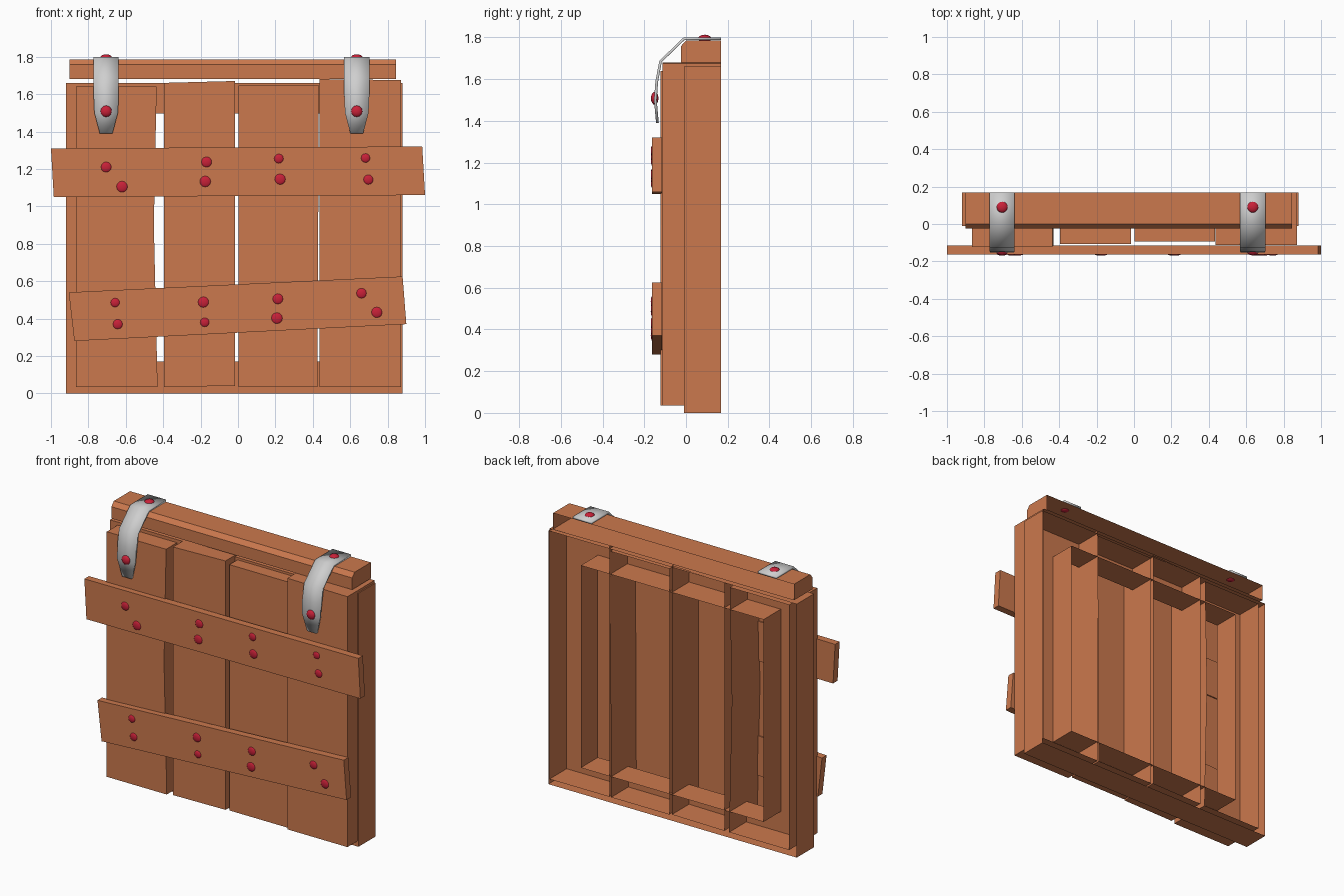
import bpy, bmesh, math
from mathutils import Vector

cube = bpy.data.objects.get("Cube")
if cube:
    bpy.data.objects.remove(cube, do_unlink=True)


def material(name, rgb):
    m = bpy.data.materials.new(name)
    m.use_nodes = True
    m.diffuse_color = (*rgb, 1)
    m.node_tree.nodes["Principled BSDF"].inputs["Base Color"].default_value = (*rgb, 1)
    return m


WOOD = material("orange wood", (0.60, 0.19, 0.075))
STEEL = material("pale steel", (0.62, 0.62, 0.62))
RED = material("red rivet", (0.58, 0.015, 0.04))
BACK = 0.168


def finish(name, bm, mat):
    mesh = bpy.data.meshes.new(name)
    bm.to_mesh(mesh)
    bm.free()
    mesh.materials.append(mat)
    ob = bpy.data.objects.new(name, mesh)
    bpy.context.collection.objects.link(ob)
    return ob


def prism(name, points, sweep, open_back=False):
    """Sweep a closed outline along a vector, optionally leaving the rear side open."""
    bm = bmesh.new()
    face = bm.faces.new([bm.verts.new(p) for p in points])
    ext = bmesh.ops.extrude_face_region(bm, geom=[face], use_keep_orig=True)
    moved = [v for v in ext["geom"] if isinstance(v, bmesh.types.BMVert)]
    bmesh.ops.translate(bm, verts=moved, vec=sweep)
    bmesh.ops.recalc_face_normals(bm, faces=bm.faces)
    if open_back:
        rear = [f for f in bm.faces if f.normal.y > 0.9]
        bmesh.ops.delete(bm, geom=rear, context="FACES_ONLY")
    return finish(name, bm, WOOD)


def board(name, outline, front, back, open_back=False):
    return prism(name, [(x, front, z) for x, z in outline], (0, back - front, 0), open_back)


# Hollow rectangular frame, open at the rear
def hollow_frame(front):
    bm = bmesh.new()

    def loop(x0, x1, z0, z1, y):
        return [bm.verts.new((x, y, z)) for x, z in ((x0, z0), (x1, z0), (x1, z1), (x0, z1))]

    outer, inner = (-0.92, 0.88, 0, 1.66), (-0.68, 0.645, 0.17, 1.495)
    rings = [loop(*outer, BACK), loop(*outer, front), loop(*inner, front), loop(*inner, BACK)]
    for a, b in zip(rings, rings[1:]):
        for i in range(4):
            j = (i + 1) % 4
            bm.faces.new((a[i], a[j], b[j], b[i]))
    bmesh.ops.recalc_face_normals(bm, faces=bm.faces)
    return finish("frame", bm, WOOD)


hollow_frame(-0.01)

# Upright planks, hollow from the rear
planks = [
    ([(-0.865, 0.035), (-0.43, 0.035), (-0.45, 0.9), (-0.435, 1.64), (-0.865, 1.64)], -0.123),
    ([(-0.395, 0.035), (-0.015, 0.04), (-0.015, 1.67), (-0.395, 1.66)], -0.108),
    ([(0.003, 0.035), (0.425, 0.035), (0.432, 1.645), (0.003, 1.645)], -0.093),
    ([(0.437, 0.035), (0.872, 0.035), (0.872, 1.675), (0.437, 1.68)], -0.113),
]
for i, (outline, front) in enumerate(planks):
    board(f"plank_{i + 1}", outline, front, BACK, True)

# Tilted cross braces
board("upper_brace", [(-1, 1.31), (0.985, 1.32), (1, 1.06), (-0.985, 1.05)], -0.162, -0.115)
board("lower_brace", [(-0.905, 0.54), (0.88, 0.625), (0.9, 0.37), (-0.875, 0.28)], -0.162, -0.115)

# Hinge bar with a bevelled front edge
profile = [(BACK, 1.68), (-0.025, 1.68), (-0.025, 1.757), (0, 1.785), (BACK, 1.785)]
prism("hinge_bar", [(-0.9, y, z) for y, z in profile], (1.745, 0, 0), True)


# Bent metal straps with tapered tips
def strap(name, cx):
    path = [(BACK, 1.793, 0.067), (-0.01, 1.793, 0.067), (-0.122, 1.685, 0.067),
            (-0.14, 1.59, 0.067), (-0.147, 1.5, 0.063), (-0.137, 1.39, 0.034)]
    bm = bmesh.new()
    rows = [[bm.verts.new((cx + s * w, y, z)) for s in (-1, 1)] for y, z, w in path]
    for a, b in zip(rows, rows[1:]):
        bm.faces.new((a[0], b[0], b[1], a[1]))
    ob = finish(name, bm, STEEL)
    mod = ob.modifiers.new("thickness", "SOLIDIFY")
    mod.thickness = 0.013
    mod.offset = 0
    return ob


# Domed rivets
def rivet(name, loc, r, depth, axis="Y"):
    bm = bmesh.new()
    bmesh.ops.create_uvsphere(bm, u_segments=12, v_segments=8, radius=r)
    for v in bm.verts:
        v.co.z *= depth / r
        if axis == "Y":
            v.co = Vector((v.co.x, -v.co.z, v.co.y))
        v.co += Vector(loc)
    for f in bm.faces:
        f.smooth = True
    return finish(name, bm, RED)


for side, cx in (("right", -0.705), ("left", 0.635)):
    ob = strap(f"{side}_strap", cx)
    bpy.ops.object.select_all(action="DESELECT")
    ob.select_set(True)
    bpy.context.view_layer.objects.active = ob
    bpy.ops.object.shade_smooth_by_angle(angle=math.radians(50))
    rivet(f"{side}_strap_top_rivet", (cx, 0.09, 1.795), 0.031, 0.018, "Z")
    rivet(f"{side}_strap_front_rivet", (cx, -0.15, 1.508), 0.031, 0.018)

brace_rivets = [
    (-0.705, 1.21, 0.03), (-0.62, 1.105, 0.032), (-0.168, 1.237, 0.03), (-0.175, 1.133, 0.032),
    (0.218, 1.255, 0.027), (0.225, 1.145, 0.031), (0.682, 1.258, 0.026), (0.697, 1.143, 0.028),
    (-0.657, 0.485, 0.026), (-0.643, 0.37, 0.028), (-0.185, 0.488, 0.031), (-0.178, 0.38, 0.026),
    (0.213, 0.505, 0.03), (0.208, 0.402, 0.032), (0.66, 0.535, 0.029), (0.742, 0.433, 0.031),
]
for i, (x, z, r) in enumerate(brace_rivets):
    rivet(f"brace_rivet_{i + 1}", (x, -0.158, z), r, 0.011)
